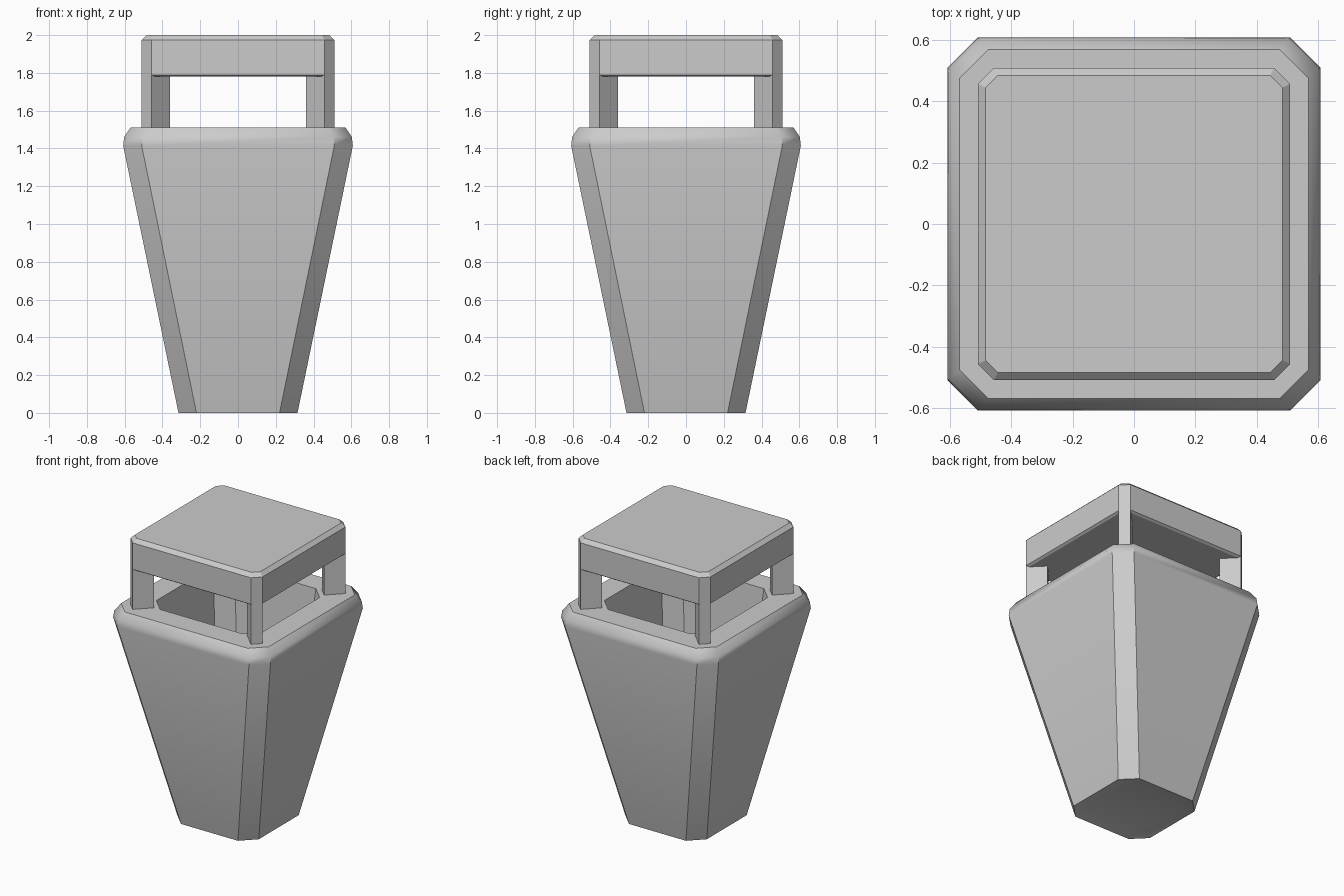
import bpy, bmesh, math

if "Cube" in bpy.data.objects:
    bpy.data.objects.remove(bpy.data.objects["Cube"])


def ring(h, f, z):
    """Chamfered square: half width h, flat half length f, height z."""
    return [(h, -f, z), (h, f, z), (f, h, z), (-f, h, z),
            (-h, f, z), (-h, -f, z), (-f, -h, z), (f, -h, z)]


def loft(name, rings, smooth=None):
    """Skin a stack of equal-length rings and close both ends."""
    bm = bmesh.new()
    loops = [[bm.verts.new(p) for p in r] for r in rings]
    n = len(loops[0])
    for a, b in zip(loops, loops[1:]):
        for i in range(n):
            j = (i + 1) % n
            bm.faces.new((a[i], a[j], b[j], b[i]))
    bm.faces.new(loops[0][::-1])
    bm.faces.new(loops[-1])
    bmesh.ops.recalc_face_normals(bm, faces=bm.faces)
    mesh = bpy.data.meshes.new(name)
    bm.to_mesh(mesh)
    bm.free()
    obj = bpy.data.objects.new(name, mesh)
    bpy.context.collection.objects.link(obj)
    if smooth:
        bpy.ops.object.select_all(action='DESELECT')
        obj.select_set(True)
        bpy.context.view_layer.objects.active = obj
        bpy.ops.object.shade_smooth_by_angle(angle=math.radians(smooth))
    return obj


# Hollow tapered body: underside, outer wall, rounded lip, rim, cavity, floor
loft("tapered_body", [ring(*r) for r in (
    (0.285, 0.18, 0.01), (0.315, 0.22, 0.0),
    (0.608, 0.51, 1.415), (0.603, 0.505, 1.46), (0.57, 0.475, 1.51),
    (0.41, 0.315, 1.51), (0.285, 0.18, 0.03))], smooth=40)

# Cap with bevelled top edge and a thin bevel underneath
loft("cap", [ring(*r) for r in (
    (0.495, 0.445, 1.78), (0.51, 0.457, 1.79),
    (0.51, 0.457, 1.975), (0.484, 0.445, 2.0))])

# Four corner posts set diagonally on the rim
for k in range(4):
    section = [(0.51, 0.457), (0.457, 0.51), (0.36, 0.413), (0.413, 0.36)]
    c, s = round(math.cos(k * math.pi / 2)), round(math.sin(k * math.pi / 2))
    loft(f"corner_post_{k + 1}",
         [[(x * c - y * s, x * s + y * c, z) for x, y in section]
          for z in (1.51, 1.79)])
